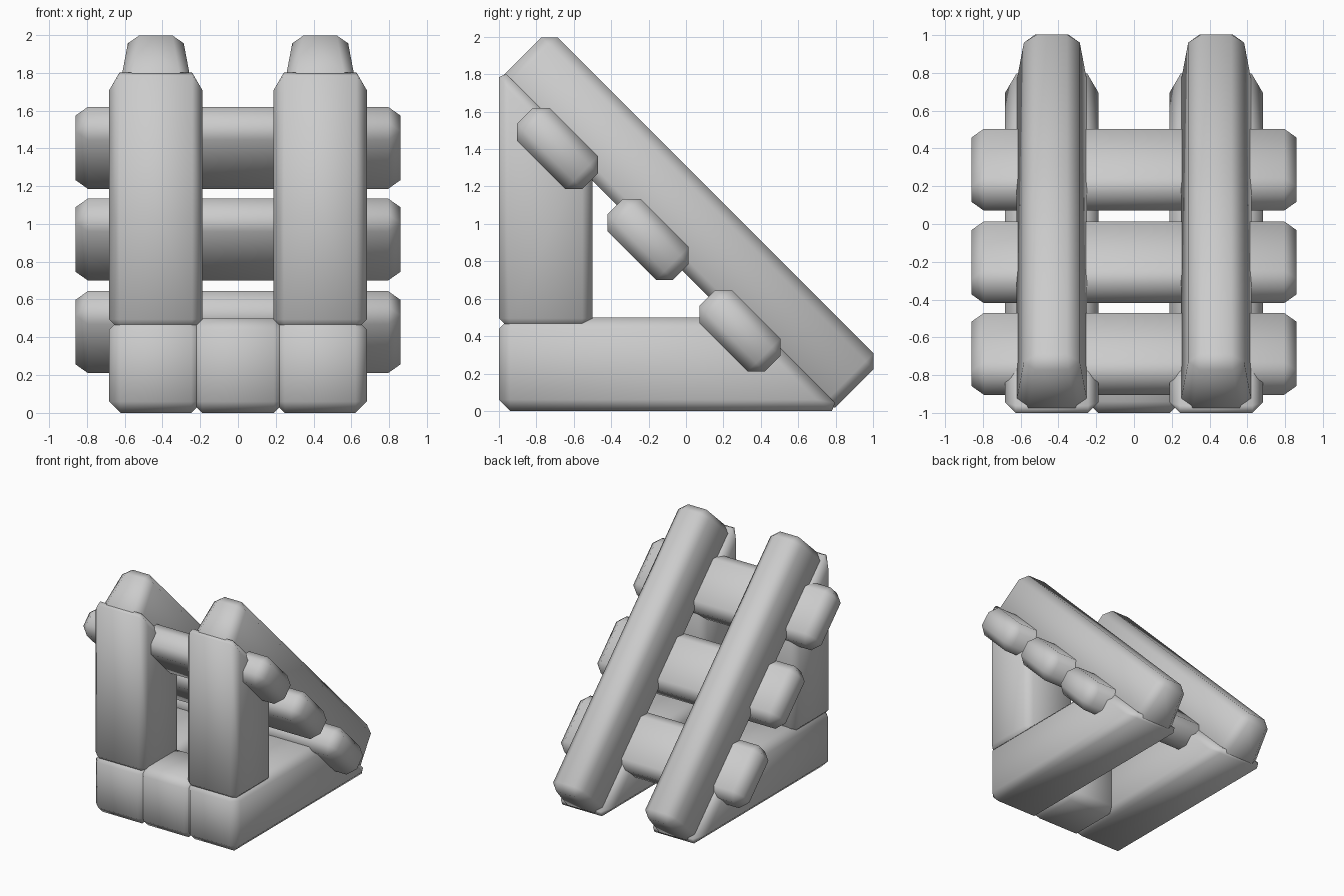
import bpy
import bmesh

cube = bpy.data.objects.get("Cube")
if cube:
    bpy.data.objects.remove(cube, do_unlink=True)

grey = bpy.data.materials.new("plain_grey")
grey.use_nodes = True
colour = (0.6, 0.6, 0.6, 1)
grey.diffuse_color = colour
grey.node_tree.nodes["Principled BSDF"].inputs["Base Color"].default_value = colour


def beam(name, profile, x, half, bevel, top_half=None):
    """Extrude a y-z profile along x; top_half narrows the side facing up the slope."""
    bm = bmesh.new()
    sides = []
    for sign in (-1, 1):
        ring = []
        for y, z in profile:
            w = top_half if top_half and y + z > 1 else half
            ring.append(bm.verts.new((x + sign * w, y, z)))
        sides.append(ring)
        bm.faces.new(ring)
    a, b = sides
    for i in range(len(profile)):
        j = (i + 1) % len(profile)
        bm.faces.new((a[i], a[j], b[j], b[i]))
    bmesh.ops.recalc_face_normals(bm, faces=bm.faces)
    for f in bm.faces:
        f.smooth = True
    mesh = bpy.data.meshes.new(name)
    bm.to_mesh(mesh)
    bm.free()
    mesh.materials.append(grey)
    obj = bpy.data.objects.new(name, mesh)
    bpy.context.collection.objects.link(obj)
    mod = obj.modifiers.new("Chamfer", "BEVEL")
    mod.width = bevel
    mod.segments = 1
    mod.limit_method = "ANGLE"
    return obj


def slanted(s0, s1, d0, d1):
    """Rectangle at 45 degrees, from its limits in y+z and z-y."""
    return [((s - d) / 2, (s + d) / 2)
            for s, d in ((s0, d0), (s1, d0), (s1, d1), (s0, d1))]


cut = 0.84  # slope on which the supports are cut: y + z
for side, x in (("right", -0.435), ("left", 0.435)):
    # Ground beam, upright post and sloping rail
    beam(side + "_base_beam",
         [(-1, 0), (cut, 0), (cut - 0.5, 0.5), (-1, 0.5)], x, 0.247, 0.06)
    beam(side + "_post",
         [(-1, 0.44), (-0.5, 0.44), (-0.5, cut + 0.5), (-1, cut + 1)], x, 0.247, 0.055)
    beam(side + "_rail", slanted(0.73, 1.31, -0.78, 2.77), x, 0.195, 0.06, 0.14)

# Block joining the two ground beams at the front
beam("centre_block", [(-1, 0), (-0.5, 0), (-0.5, 0.5), (-1, 0.5)], 0, 0.25, 0.06)

# Cross ties under the rails
for i, d in enumerate((2.09, 1.12, 0.14)):
    beam(f"cross_tie_{i + 1}", slanted(0.54, 0.89, d - 0.35, d + 0.35), 0, 0.86, 0.065)
